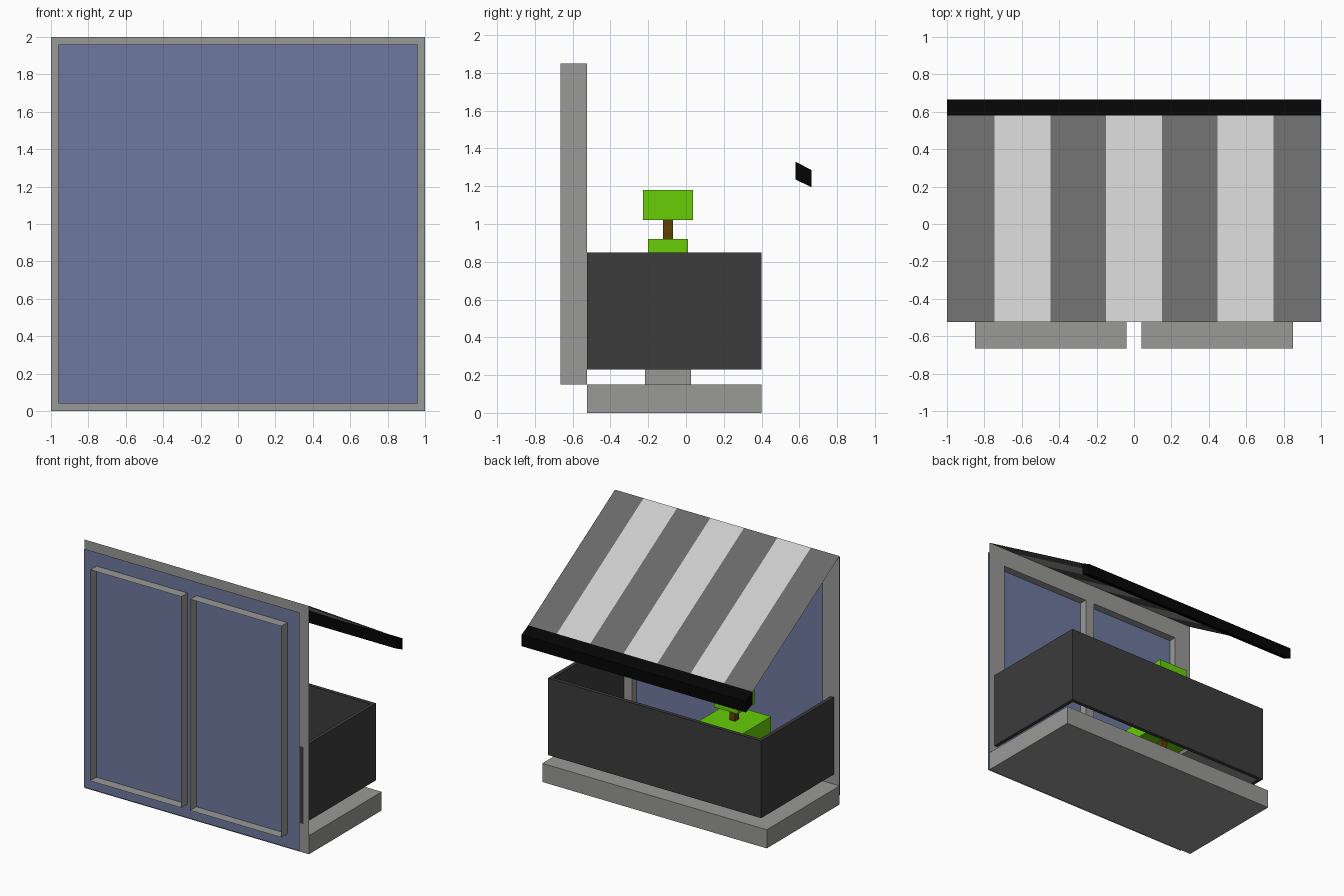
import bpy

if "Cube" in bpy.data.objects:
    bpy.data.objects.remove(bpy.data.objects["Cube"])


def mat(name, r, g, b):
    m = bpy.data.materials.new(name)
    m.diffuse_color = [(c / 255) ** 2.2 for c in (r, g, b)] + [1]
    m.use_nodes = True
    m.node_tree.nodes["Principled BSDF"].inputs["Base Color"].default_value = m.diffuse_color
    return m


STONE = mat("stone", 152, 152, 150)
DARK = mat("dark_metal", 62, 62, 62)
BLACK = mat("black", 12, 12, 12)
GLASS = mat("glass_blue", 110, 120, 158)
LEAF = mat("leaf", 103, 204, 15)
WOOD = mat("wood", 95, 65, 15)
STRIPES = [mat("stripe_dark", 105, 105, 105), mat("stripe_light", 210, 210, 210)]


def mesh(name, verts, faces, *mats):
    me = bpy.data.meshes.new(name)
    me.from_pydata(verts, [], faces)
    for m in mats:
        me.materials.append(m)
    ob = bpy.data.objects.new(name, me)
    bpy.context.collection.objects.link(ob)
    return ob


def prism(name, a, b, m):
    """Closed solid between two matching outlines."""
    n = len(a)
    faces = [tuple(range(n))[::-1], tuple(range(n, 2 * n))]
    faces += [(i, (i + 1) % n, (i + 1) % n + n, i + n) for i in range(n)]
    return mesh(name, a + b, faces, m)


def box(name, x0, x1, y0, y1, z0, z1, m):
    outline = [(x0, y0), (x1, y0), (x1, y1), (x0, y1)]
    return prism(name, [(x, y, z0) for x, y in outline],
                 [(x, y, z1) for x, y in outline], m)


WALL_Y, FRONT_Y, BACK_Y = -0.525, -0.665, 0.40
SLAB_Z = 0.15

# Floor slab
box("floor_slab", -1, 1, WALL_Y, BACK_Y, 0, SLAB_Z, STONE)

# Thin wall sheet around the two window openings
strips = [(-1, -0.85, SLAB_Z, 1.85), (-0.04, 0.04, SLAB_Z, 1.85),
          (0.85, 1, SLAB_Z, 1.85), (-1, 1, 1.85, 2)]
verts, faces = [], []
for x0, x1, z0, z1 in strips:
    k = len(verts)
    verts += [(x1, WALL_Y, z0), (x0, WALL_Y, z0), (x0, WALL_Y, z1), (x1, WALL_Y, z1)]
    faces.append((k, k + 1, k + 2, k + 3))
mesh("wall", verts, faces, STONE)

# Open window frames that pass through the glass
for side, x0, x1 in (("left", -0.85, -0.04), ("right", 0.04, 0.85)):
    loop = [(x0, SLAB_Z), (x1, SLAB_Z), (x1, 1.85), (x0, 1.85)]
    verts = [(x, y, z) for y in (FRONT_Y, WALL_Y) for x, z in loop]
    mesh("window_frame_" + side, verts,
         [(i, (i + 1) % 4, (i + 1) % 4 + 4, i + 4) for i in range(4)], STONE)

# Glass sheet
g = 0.96
mesh("glass", [(-g, -0.587, 0.04), (g, -0.587, 0.04), (g, -0.587, 1.96), (-g, -0.587, 1.96)],
     [(0, 1, 2, 3)], GLASS)

# U-shaped balcony railing
o, t = 0.95, 0.03
plan = [(-o, WALL_Y), (-o + t, WALL_Y), (-o + t, BACK_Y - t), (o - t, BACK_Y - t),
        (o - t, WALL_Y), (o, WALL_Y), (o, BACK_Y), (-o, BACK_Y)]
prism("railing", [(x, y, 0.23) for x, y in plan], [(x, y, 0.85) for x, y in plan], DARK)

# Striped awning sheet
xs = [-1, -0.745, -0.447, -0.15, 0.15, 0.447, 0.745, 1]
verts = [(x, y, z) for x in xs for y, z in ((WALL_Y, 2), (0.58, 1.33))]
awning = mesh("awning", verts,
              [(2 * i, 2 * i + 1, 2 * i + 3, 2 * i + 2) for i in range(7)], *STRIPES)
for i, p in enumerate(awning.data.polygons):
    p.material_index = i % 2

# Awning edge bar
side = [(0.58, 1.235), (0.665, 1.195), (0.665, 1.285), (0.58, 1.33)]
prism("awning_edge", [(-1, y, z) for y, z in side], [(1, y, z) for y, z in side], BLACK)

# Potted topiary tree
CX, CY = -0.363, -0.095
for name, h, z0, z1, m in (("plant_pot", 0.122, 0.15, 0.39, STONE),
                           ("trunk", 0.026, 0.39, 1.02, WOOD),
                           ("foliage_low", 0.194, 0.555, 0.68, LEAF),
                           ("foliage_middle", 0.106, 0.79, 0.92, LEAF),
                           ("foliage_top", 0.133, 1.02, 1.18, LEAF)):
    box(name, CX - h, CX + h, CY - h, CY + h, z0, z1, m)

# Consistent outward normals on the closed solids
import bmesh
for ob in bpy.context.collection.objects:
    if ob.name in ("wall", "glass", "awning") or ob.name.startswith("window"):
        continue
    bm = bmesh.new()
    bm.from_mesh(ob.data)
    bmesh.ops.recalc_face_normals(bm, faces=bm.faces)
    bm.to_mesh(ob.data)
    bm.free()
